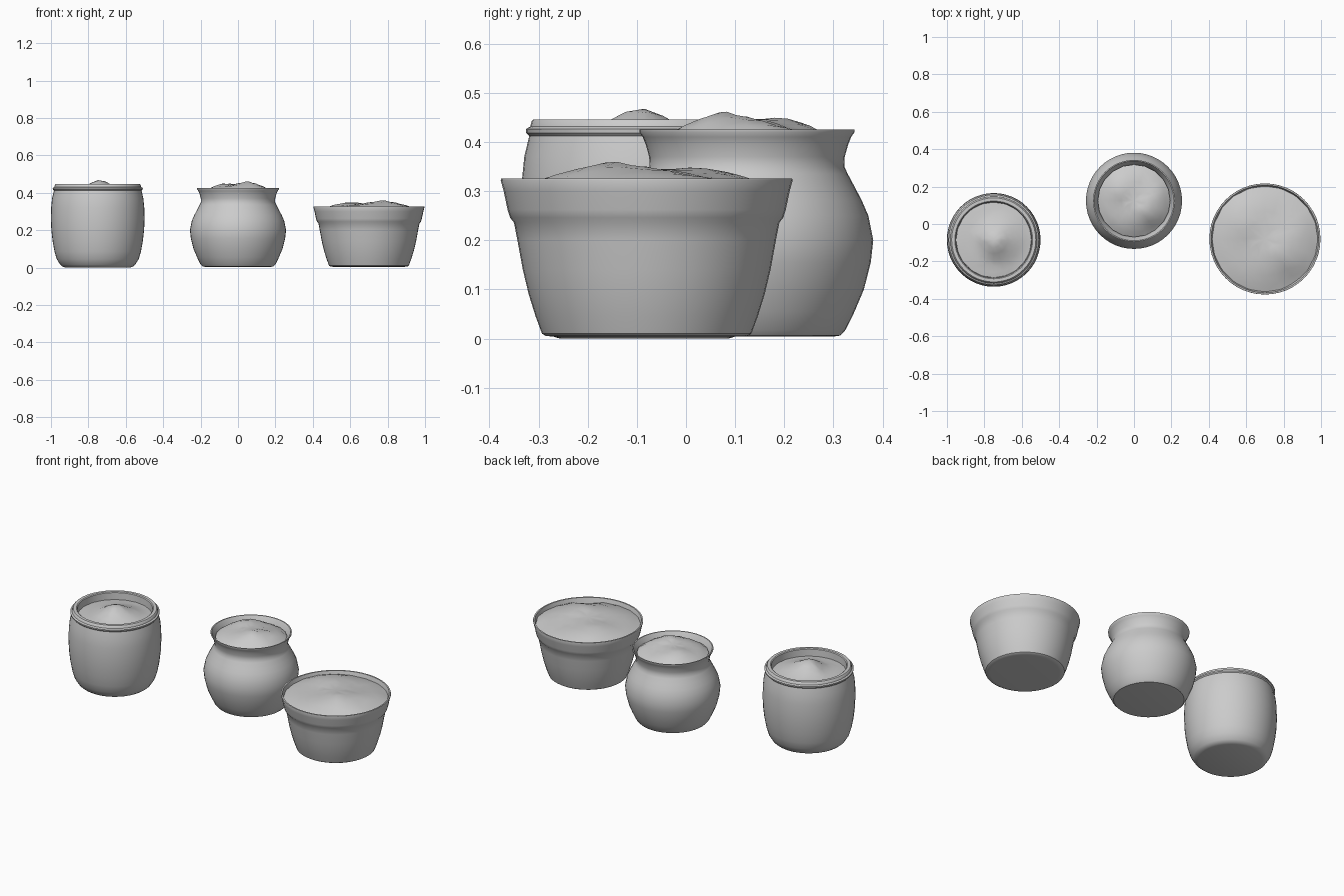
import bpy, bmesh, math, random
from mathutils import Vector

if "Cube" in bpy.data.objects:
    bpy.data.objects.remove(bpy.data.objects["Cube"])

SEGS = 48


def make_object(name, bm, loc, angle):
    bmesh.ops.recalc_face_normals(bm, faces=bm.faces)
    mesh = bpy.data.meshes.new(name)
    bm.to_mesh(mesh)
    bm.free()
    obj = bpy.data.objects.new(name, mesh)
    obj.location = (loc[0], loc[1], 0)
    bpy.context.collection.objects.link(obj)
    bpy.ops.object.select_all(action='DESELECT')
    bpy.context.view_layer.objects.active = obj
    obj.select_set(True)
    bpy.ops.object.shade_smooth_by_angle(angle=math.radians(angle))
    return obj


def revolve(bm, rings, segs, height=None):
    """Skin a stack of (radius, z) rings; returns the list of vertex loops."""
    loops = []
    for r, z in rings:
        loop = []
        for i in range(segs):
            a = 2 * math.pi * i / segs
            x, y = r * math.cos(a), r * math.sin(a)
            loop.append(bm.verts.new((x, y, height(x, y) if height else z)))
        loops.append(loop)
    for a, b in zip(loops, loops[1:]):
        for i in range(segs):
            j = (i + 1) % segs
            bm.faces.new((a[i], a[j], b[j], b[i]))
    return loops


def pot(name, profile, loc):
    bm = bmesh.new()
    loops = revolve(bm, profile, SEGS)
    bm.faces.new(loops[0])      # underside
    bm.faces.new(loops[-1])     # inner floor hidden by the soil
    return make_object(name, bm, loc, 35)


def soil(name, radius, edge_z, dome, peaks, noise, loc, seed):
    """Lumpy mound: low dome plus cone-like peaks (x, y, height, width) in unit radius."""
    rng = random.Random(seed)

    def height(x, y):
        u, v = x / radius, y / radius
        r = math.hypot(u, v)
        z = edge_z + dome * (1 - r ** 4)
        for px, py, h, w in peaks:
            d = math.hypot(u - px, v - py) / w
            z += h * max(0, 1 - d) ** 1.2
        return z + rng.uniform(-noise, noise) * (r < 0.97)

    bm = bmesh.new()
    rings = [(radius * t, 0) for t in (1, 0.86, 0.7, 0.53, 0.36, 0.2)]
    loops = revolve(bm, rings, 20, height)
    tip = bm.verts.new((0, 0, height(0, 0)))
    last = loops[-1]
    for i in range(20):
        bm.faces.new((last[i], last[(i + 1) % 20], tip))
    bmesh.ops.triangulate(bm, faces=bm.faces)
    return make_object(name, bm, loc, 40)


# Barrel-shaped pot with a beaded rim
left = (-0.75, -0.085)
pot("barrel_pot", [
    (0.172, 0), (0.188, 0.005), (0.2, 0.015), (0.219, 0.045), (0.231, 0.085),
    (0.241, 0.14), (0.248, 0.2), (0.2505, 0.26), (0.249, 0.32), (0.244, 0.37),
    (0.234, 0.412), (0.24, 0.418), (0.241, 0.426), (0.232, 0.431),
    (0.229, 0.442), (0.225, 0.446), (0.208, 0.446), (0.203, 0.442),
    (0.2, 0.385)], left)
soil("barrel_soil", 0.202, 0.402, 0.008,
     [(0.12, 0.02, 0.05, 0.75), (0.05, -0.22, 0.018, 0.4), (-0.12, 0.05, 0.016, 0.4)],
     0.0015, left, 3)

# Round-bellied pot with a flared neck
middle = (0, 0.124)
pot("belly_pot", [
    (0.175, 0.004), (0.19, 0.006), (0.201, 0.018), (0.219, 0.055), (0.238, 0.1),
    (0.252, 0.155), (0.257, 0.2), (0.247, 0.25), (0.234, 0.28), (0.221, 0.305),
    (0.205, 0.335), (0.198, 0.35), (0.199, 0.37), (0.206, 0.395), (0.212, 0.41),
    (0.219, 0.42), (0.219, 0.4255), (0.213, 0.4255), (0.2, 0.402),
    (0.19, 0.375), (0.188, 0.36)], middle)

# Wide tapered pot with a collar
right = (0.7, -0.08)
pot("wide_pot", [
    (0.185, 0.004), (0.205, 0.005), (0.213, 0.01), (0.226, 0.045), (0.24, 0.09),
    (0.252, 0.14), (0.263, 0.2), (0.27, 0.236), (0.278, 0.246), (0.283, 0.262),
    (0.291, 0.3), (0.297, 0.322), (0.296, 0.3255), (0.288, 0.3255),
    (0.285, 0.315), (0.276, 0.28)], right)

# The same heaped soil fills both pots
heap = [(0.3, -0.22, 0.034, 0.65), (-0.38, 0.36, 0.026, 0.7),
        (0.68, 0.3, 0.014, 0.4), (-0.1, -0.5, 0.008, 0.5), (0.54, -0.74, -0.02, 0.26)]
soil("belly_soil", 0.194, 0.396, 0.034, heap, 0.002, middle, 5)
soil("wide_soil", 0.283, 0.302, 0.026, heap, 0.002, right, 5)
